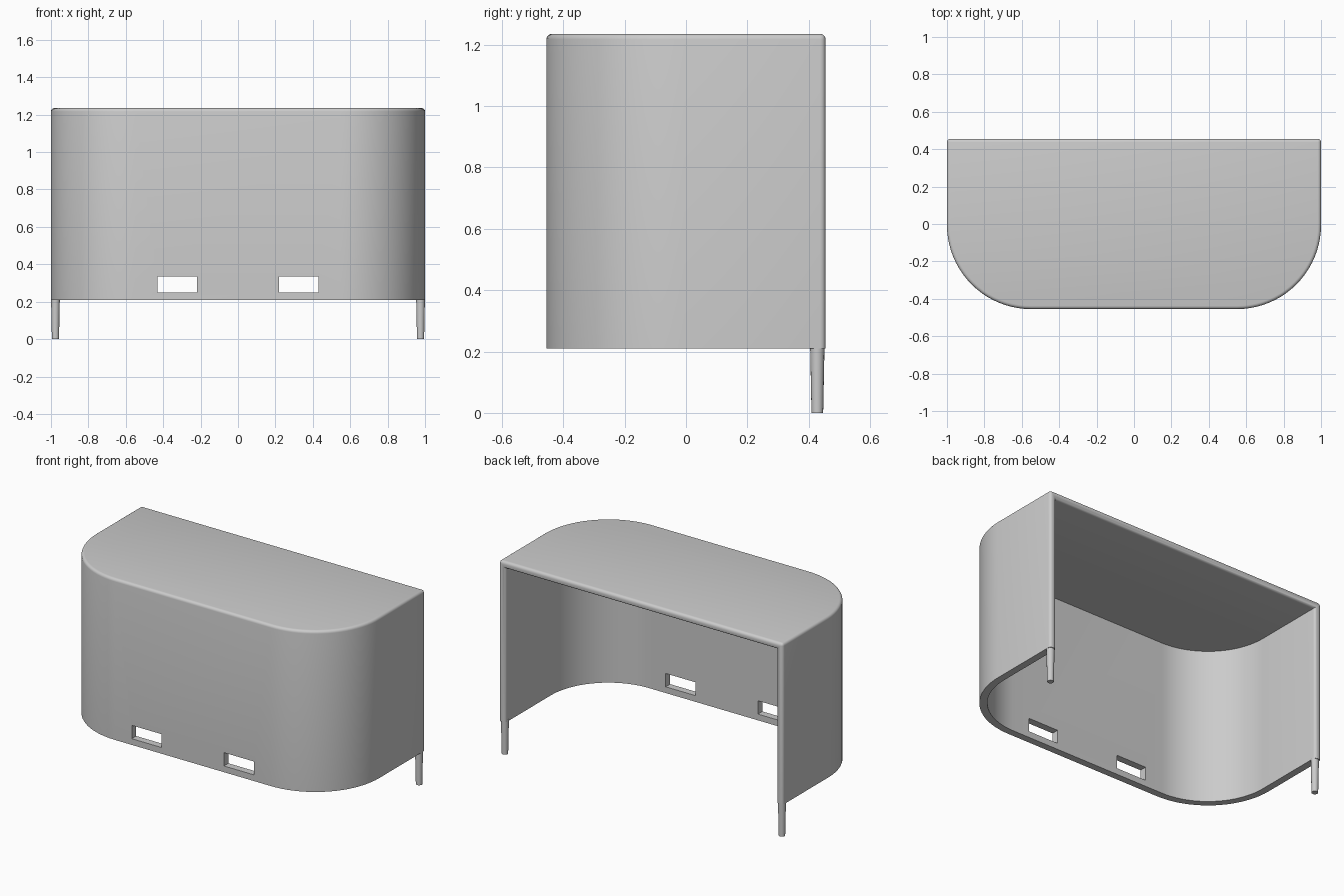
import bpy
import bmesh
import math

cube = bpy.data.objects.get("Cube")
if cube:
    bpy.data.objects.remove(cube, do_unlink=True)

BACK, BOTTOM, TOP = 0.455, 0.21, 1.235
RADIUS, WALL, ROUND = 0.45, 0.045, 0.018

grey = bpy.data.materials.new("light_grey")
grey.use_nodes = True
colour = (0.6, 0.6, 0.6, 1)
grey.diffuse_color = colour
grey.node_tree.nodes["Principled BSDF"].inputs["Base Color"].default_value = colour


def add_object(name, bm):
    bmesh.ops.recalc_face_normals(bm, faces=bm.faces[:])
    mesh = bpy.data.meshes.new(name)
    bm.to_mesh(mesh)
    bm.free()
    mesh.materials.append(grey)
    obj = bpy.data.objects.new(name, mesh)
    bpy.context.collection.objects.link(obj)
    return obj


def smooth(obj):
    bpy.ops.object.select_all(action='DESELECT')
    obj.select_set(True)
    bpy.context.view_layer.objects.active = obj
    bpy.ops.object.shade_smooth_by_angle(angle=math.radians(35))


def d_prism(name, inset, back, z0, z1, steps=20):
    """Straight back and two large rounded front corners."""
    r = RADIUS - inset
    arc = [(1 - RADIUS + r * math.cos(a), BACK - 0.46 - r * math.sin(a))
           for a in (math.pi / 2 * i / steps for i in range(steps + 1))]
    outline = [(1 - inset, back)] + arc
    outline += [(-x, y) for x, y in reversed(outline)]
    bm = bmesh.new()
    face = bm.faces.new([bm.verts.new((x, y, z0)) for x, y in outline])
    new = bmesh.ops.extrude_face_region(bm, geom=[face])["geom"]
    bmesh.ops.translate(bm, vec=(0, 0, z1 - z0),
                        verts=[g for g in new if isinstance(g, bmesh.types.BMVert)])
    return add_object(name, bm)


def box(name, centre, size):
    bm = bmesh.new()
    bmesh.ops.create_cube(bm, size=1)
    bmesh.ops.scale(bm, vec=size, verts=bm.verts)
    bmesh.ops.translate(bm, vec=centre, verts=bm.verts)
    return add_object(name, bm)


# Desk shell, hollowed from behind and below, with two cable slots
shell = d_prism("desk_shell", 0, BACK, BOTTOM, TOP)
cutters = [d_prism("hollow_cutter", WALL, BACK + 0.2, BOTTOM - 0.2, TOP - WALL)]
for side, x in (("left", 0.325), ("right", -0.325)):
    cutters.append(box(side + "_slot_cutter", (x, -BACK, 0.292), (0.21, 0.3, 0.085)))
for cutter in cutters:
    cutter.hide_render = True
    mod = shell.modifiers.new(cutter.name, 'BOOLEAN')
    mod.object = cutter
    mod.operation = 'DIFFERENCE'
    mod.solver = 'EXACT'

bpy.context.view_layer.update()
cut_shell = shell.evaluated_get(bpy.context.evaluated_depsgraph_get())
bm = bmesh.new()
bm.from_mesh(cut_shell.to_mesh())
shell.modifiers.clear()
for cutter in cutters:
    bpy.data.objects.remove(cutter, do_unlink=True)

# Soften the top rim and the back edges
bmesh.ops.remove_doubles(bm, verts=bm.verts, dist=0.0001)


def is_rim(edge):
    points = [v.co for v in edge.verts]
    if len(edge.link_faces) != 2 or edge.calc_face_angle(0) < 1:
        return False
    on_top = all(p.z > TOP - 0.001 for p in points)
    on_back = all(p.y > BACK - 0.001 for p in points)
    on_floor = all(p.z < BOTTOM + 0.001 for p in points)
    return on_top or (on_back and not on_floor)


bmesh.ops.bevel(bm, geom=[e for e in bm.edges if is_rim(e)], offset=ROUND,
                offset_type='OFFSET', segments=4, profile=0.5,
                affect='EDGES', clamp_overlap=True)
bm.to_mesh(shell.data)
bm.free()
smooth(shell)

# Slightly tapered round feet under the back corners
for side, sign in (("left", 1), ("right", -1)):
    bm = bmesh.new()
    bmesh.ops.create_cone(bm, cap_ends=True, segments=16, radius1=0.019,
                          radius2=0.0235, depth=BOTTOM + 0.01)
    bmesh.ops.translate(bm, vec=(sign * 0.976, 0.428, (BOTTOM + 0.01) / 2), verts=bm.verts)
    smooth(add_object(side + "_back_leg", bm))
